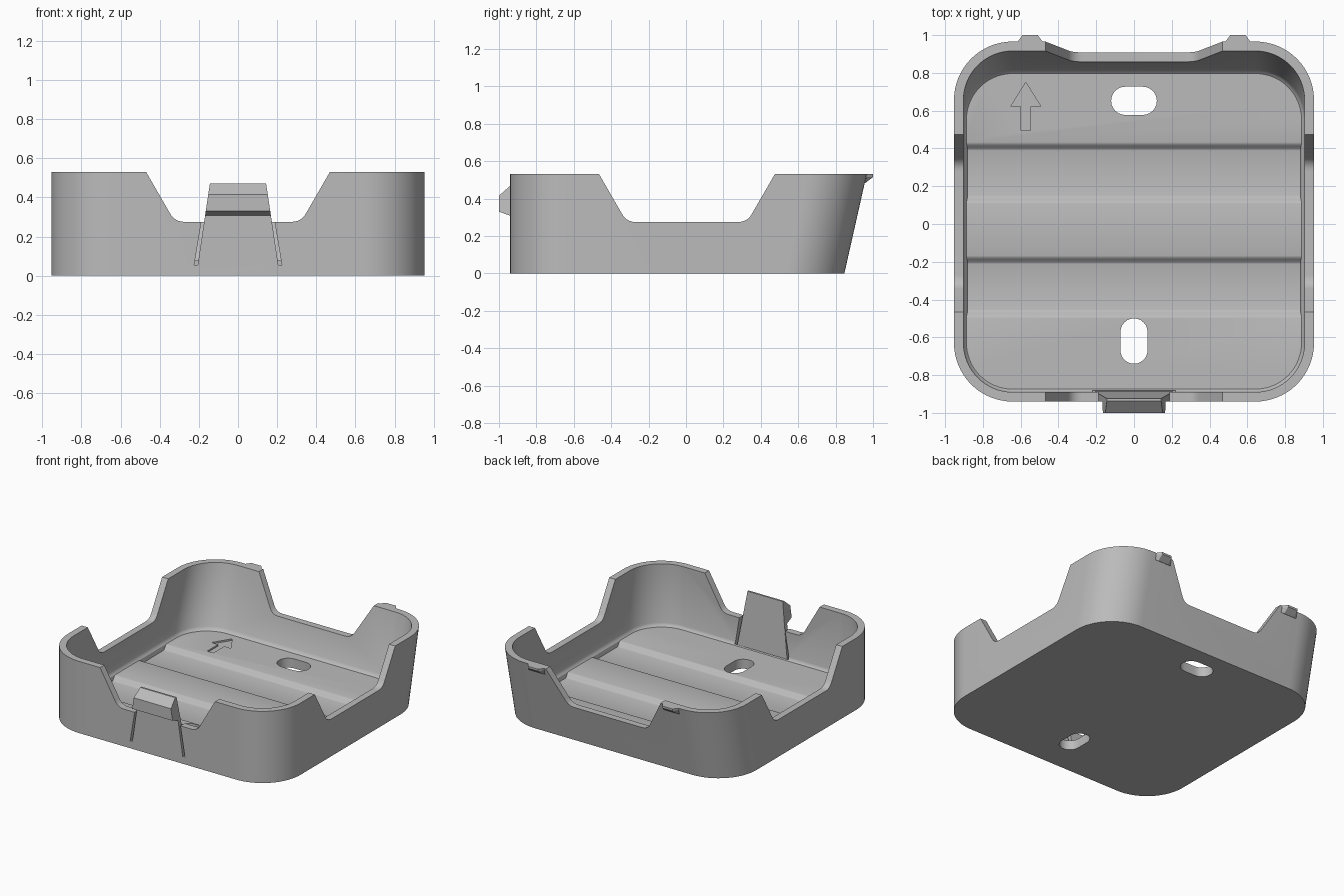
import bpy, bmesh, math

if "Cube" in bpy.data.objects:
    bpy.data.objects.remove(bpy.data.objects["Cube"], do_unlink=True)

grey = bpy.data.materials.new("plain grey")
grey.use_nodes = True
COLOUR = (0.5, 0.5, 0.5, 1)
grey.diffuse_color = COLOUR
grey.node_tree.nodes["Principled BSDF"].inputs["Base Color"].default_value = COLOUR

TOP = 0.53        # rim height
WIDE = 0.953      # half width
FRONT, BACK = -0.94, 0.966
LEAN = 0.225      # outward lean of the back wall
RADIUS = 0.31
WALL = 0.05


def loft(name, rings):
    """Closed solid skinned through rings with equal point counts."""
    bm = bmesh.new()
    loops = [[bm.verts.new(p) for p in ring] for ring in rings]
    n = len(loops[0])
    for a, b in zip(loops, loops[1:]):
        for i in range(n):
            j = (i + 1) % n
            bm.faces.new((a[i], a[j], b[j], b[i]))
    bm.faces.new(loops[0])
    bm.faces.new(loops[-1])
    bmesh.ops.recalc_face_normals(bm, faces=bm.faces)
    mesh = bpy.data.meshes.new(name)
    bm.to_mesh(mesh)
    bm.free()
    mesh.materials.append(grey)
    obj = bpy.data.objects.new(name, mesh)
    bpy.context.collection.objects.link(obj)
    return obj


def activate(obj):
    bpy.ops.object.select_all(action='DESELECT')
    obj.select_set(True)
    bpy.context.view_layer.objects.active = obj


def cut(obj, tool):
    """Subtract the tool from the object and discard it."""
    mod = obj.modifiers.new("cut", 'BOOLEAN')
    mod.operation, mod.solver, mod.object = 'DIFFERENCE', 'EXACT', tool
    activate(obj)
    bpy.ops.object.modifier_apply(modifier=mod.name)
    bpy.data.objects.remove(tool, do_unlink=True)


def tray_ring(z, inset):
    """Rounded rectangle at height z whose back side leans."""
    r = RADIUS - inset
    w = WIDE - RADIUS
    y0, y1 = FRONT + RADIUS, BACK - RADIUS
    ring = []
    steps = 16
    for k, (cx, cy) in enumerate([(w, y1), (-w, y1), (-w, y0), (w, y0)]):
        for i in range(steps + 1):
            a = math.pi / 2 * (k + i / steps)
            shift = LEAN * (z - TOP) if cy > 0 else 0
            ring.append((cx + r * math.cos(a), cy + shift + r * math.sin(a), z))
    return ring


def along_x(pts, x):
    return [(x, y, z) for y, z in pts]


def along_y(pts, y):
    return [(x, y, z) for x, z in pts]


def along_z(pts, z):
    return [(x, y, z) for x, y in pts]


def mirrored(pts):
    return pts + [(-a, b) for a, b in reversed(pts)]


# Tray body
tray = loft("tray", [tray_ring(0, 0), tray_ring(TOP, 0)])

# Hollow with a small fillet round the floor
LOW, HIGH = 0.04, 0.07
hollow = loft("hollow", [tray_ring(z, WALL + d) for z, d in
                         [(LOW - 0.01, 0.025), (HIGH, 0.016), (0.08, 0.006),
                          (0.095, 0), (0.62, 0)]])

# Floor with two shallow channels running across
floor = [(-1.2, -0.1), (-1.2, HIGH)]
for rear, fore in [(-0.19, -0.475), (0.41, 0.13)]:
    for y, s in [(fore, -1), (rear, 1)]:
        for i in range(7):
            t = i / 6
            h = 0.5 + 0.5 * s * -math.cos(math.pi * t)
            floor.append((y + 0.045 * (t - 0.5), LOW + (HIGH - LOW) * h))
floor += [(1.2, HIGH), (1.2, -0.1)]
cut(hollow, loft("floor_profile", [along_x(floor, -1.2), along_x(floor, 1.2)]))
cut(tray, hollow)

# Wall notches on all four sides
notch = mirrored([(0.513, 0.605), (0.347, 0.318), (0.338, 0.304), (0.325, 0.291),
                  (0.308, 0.281), (0.29, 0.276), (0.272, 0.275)])
cut(tray, loft("notch_front_back", [along_y(notch, -1.3), along_y(notch, 1.3)]))
cut(tray, loft("notch_sides", [along_x([(y + 0.005, z) for y, z in notch], x)
                               for x in (-1.3, 1.3)]))


# Screw slots
def slot(cx, cy, length, r, angle):
    pts = []
    for end in (0, 1):
        for i in range(13):
            a = math.pi * (i / 12 - 0.5 + end)
            u = r * math.cos(a) + (length if end == 0 else -length)
            v = r * math.sin(a)
            pts.append((cx + u * math.cos(angle) - v * math.sin(angle),
                        cy + u * math.sin(angle) + v * math.cos(angle)))
    return loft("slot", [along_z(pts, -0.1), along_z(pts, 0.2)])


cut(tray, slot(0, 0.652, 0.046, 0.075, 0))
cut(tray, slot(0, -0.62, 0.048, 0.072, math.pi / 2))

# Engraved direction arrow
arrow = mirrored([(0, 0.75), (0.08, 0.622), (0.025, 0.622), (0.025, 0.495)])
arrow = [(x - 0.573, y) for x, y in arrow[:-1]]
cut(tray, loft("arrow", [along_z(arrow, HIGH - 0.012), along_z(arrow, 0.15)]))

# Opening in the front wall for the latch
gap = mirrored([(0.224, 0.055), (0.183, 0.3)])
cut(tray, loft("latch_gap", [along_y(gap, -1.1), along_y(gap, -0.881)]))

# Spring latch: tapered tongue with a hook
latch_side = [(FRONT, 0.055), (FRONT, 0.308), (-1, 0.33), (-1, 0.415),
              (-0.938, 0.47), (-0.924, 0.47), (-0.888, 0.055)]


def latch_half(z):
    return 0.206 - 0.15 * (z - 0.055)


latch = loft("front_latch", [[(s * latch_half(z), y, z) for y, z in latch_side]
                             for s in (-1, 1)])

# Wedge tabs on the back rim
for side, cx in (("left", 0.55), ("right", -0.55)):
    rings = []
    for z, tip in [(0.482, 0.957), (0.515, 1.0), (TOP, 1.0)]:
        wall = BACK + LEAN * (z - TOP)
        ring = mirrored([(0.065, wall - 0.004), (0.065, wall + 0.001), (0.04, tip)])
        rings.append([(cx + x, y, z) for x, y in ring])
    loft(side + "_back_tab", rings)

# Smooth corners, crisp edges
activate(tray)
bpy.ops.object.shade_smooth_by_angle(angle=math.radians(30))
